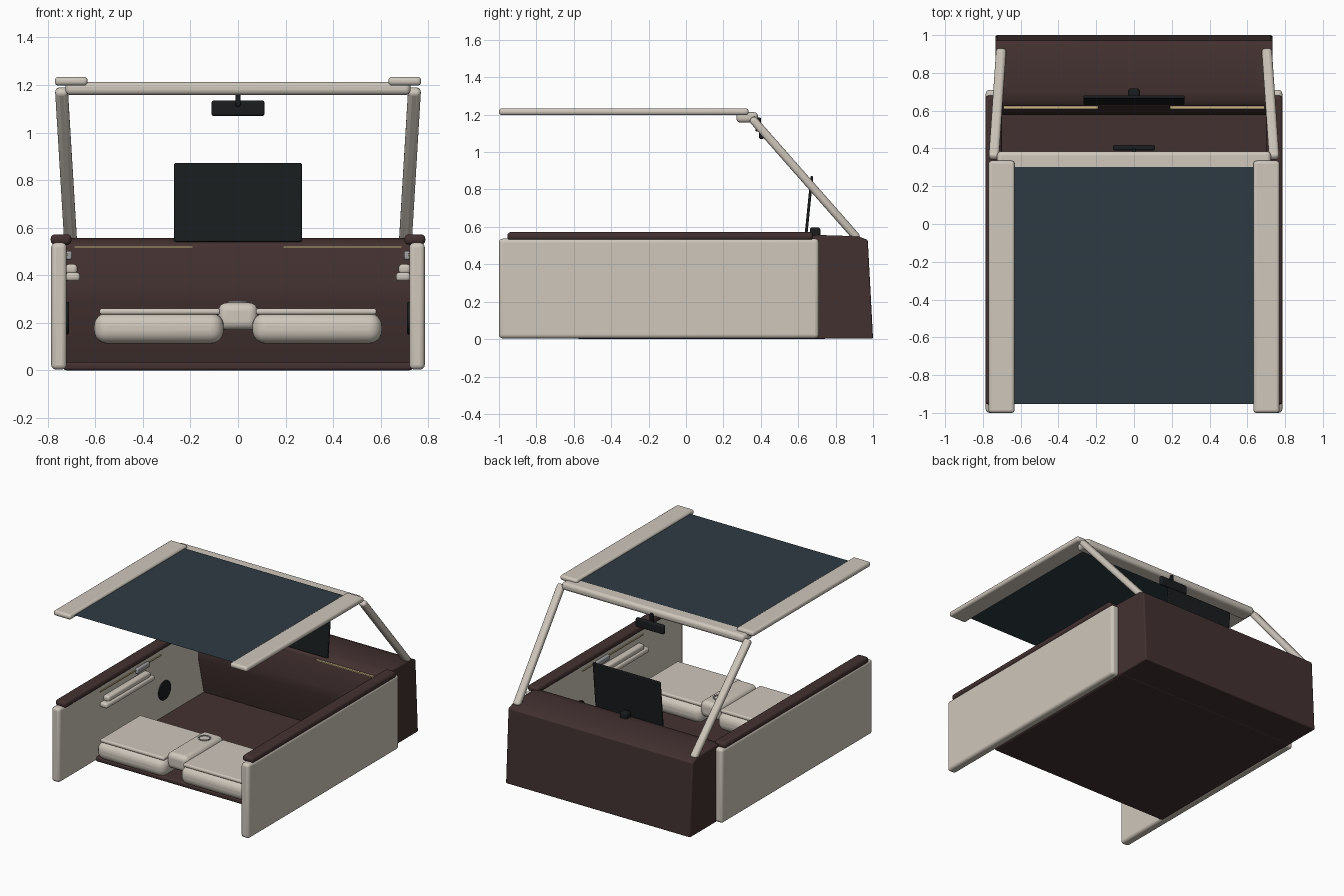
import bpy, bmesh, math
from mathutils import Vector, Matrix

if "Cube" in bpy.data.objects:
    bpy.data.objects.remove(bpy.data.objects["Cube"])


def mat(name, rgb):
    m = bpy.data.materials.new(name)
    m.diffuse_color = (*rgb, 1)
    m.use_nodes = True
    m.node_tree.nodes["Principled BSDF"].inputs["Base Color"].default_value = m.diffuse_color
    return m


CREAM = mat("cream", (0.62, 0.57, 0.50))
BROWN = mat("brown", (0.055, 0.031, 0.030))
GLASS = mat("tinted_glass", (0.027, 0.043, 0.055))
BLACK = mat("black", (0.010, 0.012, 0.013))
GOLD = mat("warm_trim", (0.60, 0.47, 0.24))
METAL = mat("metal", (0.35, 0.35, 0.36))


def finish(bm, name, m, bevel=0.0, seg=4):
    bmesh.ops.recalc_face_normals(bm, faces=bm.faces)
    me = bpy.data.meshes.new(name)
    bm.to_mesh(me)
    bm.free()
    ob = bpy.data.objects.new(name, me)
    bpy.context.collection.objects.link(ob)
    me.materials.append(m)
    if bevel:
        b = ob.modifiers.new("bevel", 'BEVEL')
        b.width, b.segments, b.limit_method = bevel, seg, 'ANGLE'
        b.angle_limit = math.radians(35)
    bpy.ops.object.select_all(action='DESELECT')
    ob.select_set(True)
    bpy.context.view_layer.objects.active = ob
    bpy.ops.object.shade_smooth_by_angle(angle=math.radians(35))
    return ob


def box(name, m, x, y, z, bevel=0.0, seg=4, rot=0.0):
    """Rounded box from (min, max) ranges, optionally tilted about x."""
    bm = bmesh.new()
    bmesh.ops.create_cube(bm, size=1)
    size = [r[1] - r[0] for r in (x, y, z)]
    mid = [(r[1] + r[0]) / 2 for r in (x, y, z)]
    bm.transform(Matrix.Translation(mid) @ Matrix.Rotation(rot, 4, 'X')
                 @ Matrix.Diagonal((*size, 1)))
    return finish(bm, name, m, bevel, seg)


def side_box(name, m, x, y, z, bevel=0.0, seg=4):
    for s, tag in ((1, "right"), (-1, "left")):
        box(f"{tag}_{name}", m, sorted((x[0] * s, x[1] * s)), y, z, bevel, seg)


def extrude_x(name, m, profile, half, bevel, seg=3):
    bm = bmesh.new()
    f = bm.faces.new([bm.verts.new((-half, y, z)) for y, z in profile])
    r = bmesh.ops.extrude_face_region(bm, geom=[f])
    bmesh.ops.translate(bm, vec=(2 * half, 0, 0),
                        verts=[v for v in r["geom"] if isinstance(v, bmesh.types.BMVert)])
    return finish(bm, name, m, bevel, seg)


# floor and dashboard
box("floor", BROWN, (-.73, .73), (-.58, .75), (0, .035), .012, 3)
extrude_x("dashboard", BROWN,
          [(1.0, .002), (.972, .53), (.92, .55), (.70, .557), (.65, .548), (.625, .53),
           (.615, .49), (.578, .36), (.58, .29), (.635, .06), (.65, .002)], .733, .008)
side_box("dash_trim", GOLD, (.19, .69), (.608, .63), (.514, .523))

# doors with caps, armrests, handles and speakers
side_box("door", CREAM, (.72, .785), (-1, .71), (.004, .537), .02)
side_box("door_cap", BROWN, (.70, .787), (-.955, .68), (.528, .572), .018)
side_box("armrest", CREAM, (.663, .725), (-.54, .01), (.375, .412), .015)
side_box("door_pull", CREAM, (.675, .725), (-.50, -.02), (.405, .447), .015)
side_box("door_trim", GOLD, (.714, .722), (-.54, .15), (.484, .492))
side_box("door_handle", METAL, (.698, .722), (-.14, .0), (.465, .502), .008)
for s, tag in ((1, "right"), (-1, "left")):
    bm = bmesh.new()
    bmesh.ops.create_cone(bm, cap_ends=True, segments=32, radius1=.068, radius2=.068, depth=.012)
    bm.transform(Matrix.Translation((s * .717, .19, .22)) @ Matrix.Rotation(math.pi / 2, 4, 'Y'))
    finish(bm, f"{tag}_speaker", BLACK, .003, 2)

# seat bench cushions and centre console
side_box("seat_cushion", CREAM, (.06, .605), (-.76, -.25), (.113, .242), .055, 6)
side_box("seat_pad", CREAM, (.075, .582), (-.735, -.28), (.235, .26), .01)
box("console", CREAM, (-.083, .083), (-.70, -.27), (.17, .285), .035, 5)
bpy.ops.mesh.primitive_torus_add(location=(0, -.38, .287), major_radius=.038, minor_radius=.005,
                                 major_segments=32, minor_segments=8)
ring = bpy.context.object
ring.name = "cup_ring"
ring.data.materials.append(METAL)
bpy.ops.object.shade_smooth_by_angle(angle=math.radians(60))

# centre screen and its mount
box("screen", BLACK, (-.268, .268), (.649, .664), (.54, .872), .005, 2, rot=-.1)
box("screen_mount", BLACK, (-.028, .028), (.662, .718), (.545, .597), .012)

# roof: glass, rails, header
bm = bmesh.new()
bmesh.ops.create_grid(bm, x_segments=1, y_segments=1, size=.5)
bm.transform(Matrix.Translation((0, -.325, 1.218)) @ Matrix.Diagonal((1.28, 1.255, 1, 1)))
finish(bm, "roof_glass", GLASS)
side_box("roof_rail", CREAM, (.632, .77), (-1, .335), (1.197, 1.234), .016)
box("roof_header", CREAM, (-.725, .725), (.27, .385), (1.157, 1.213), .022)

# slanted windscreen pillars
for s, tag in ((1, "right"), (-1, "left")):
    a, b = Vector((s * .742, .35, 1.182)), Vector((s * .703, .92, .535))
    d = (b - a).normalized()
    side = (Vector((1, 0, 0)) - d * d.x).normalized()
    R = Matrix((side, d.cross(side), d)).transposed().to_4x4()
    bm = bmesh.new()
    bmesh.ops.create_cube(bm, size=1)
    bm.transform(Matrix.Translation((a + b) / 2) @ R @ Matrix.Diagonal((.054, .044, (b - a).length, 1)))
    finish(bm, f"{tag}_pillar", CREAM, .018)

# rear-view mirror
box("mirror", BLACK, (-.112, .112), (.39, .418), (1.07, 1.134), .01)
box("mirror_stem", BLACK, (-.01, .01), (.372, .40), (1.11, 1.185), .004, 2)
